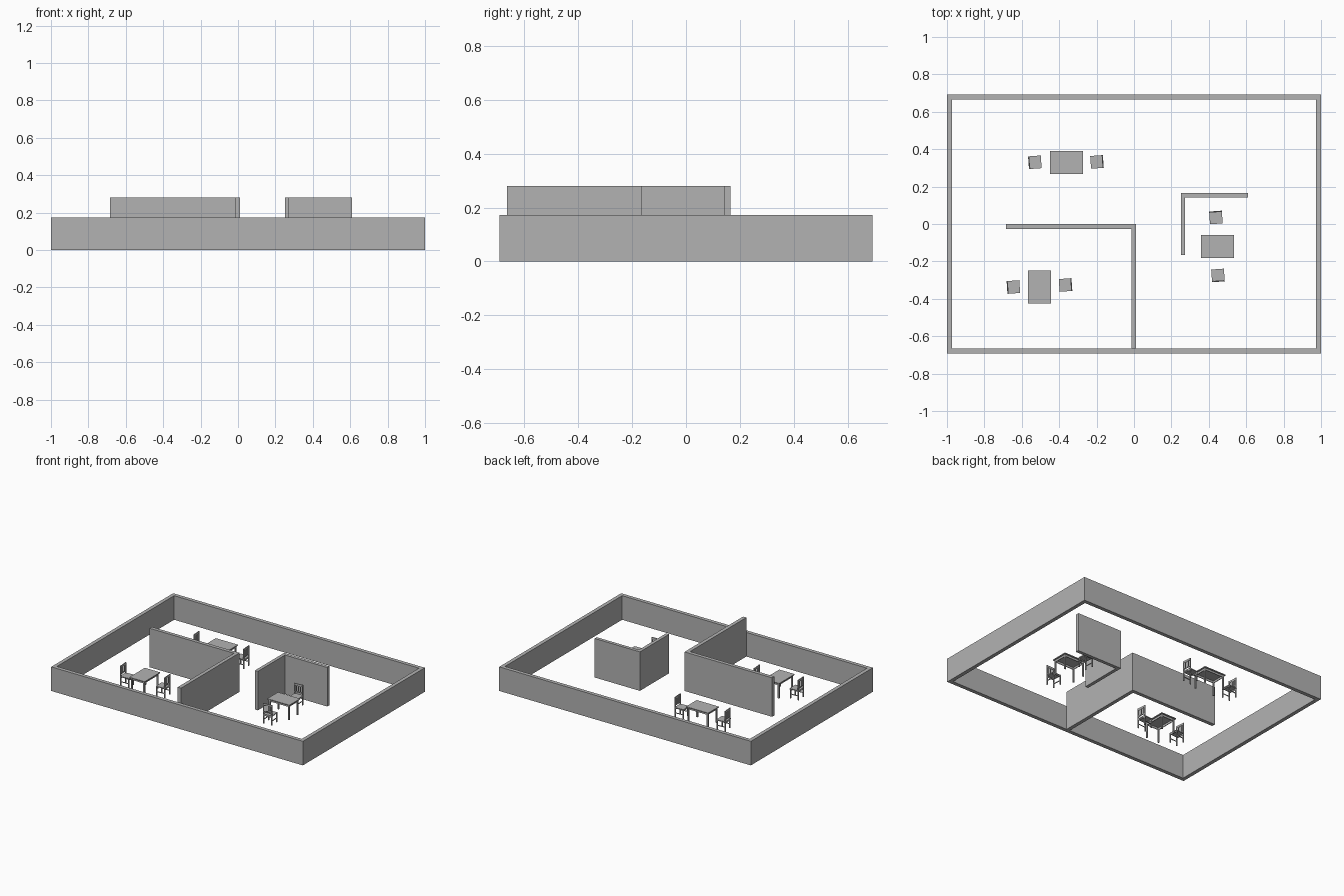
import bpy
import bmesh
from math import radians
from mathutils import Matrix, Vector

cube = bpy.data.objects.get("Cube")
if cube:
    bpy.data.objects.remove(cube, do_unlink=True)

grey = bpy.data.materials.new("plain grey")
grey.use_nodes = True
colour = (0.45, 0.45, 0.45, 1)
grey.diffuse_color = colour
grey.node_tree.nodes["Principled BSDF"].inputs["Base Color"].default_value = colour


def finish(bm, name, place=Matrix()):
    bmesh.ops.recalc_face_normals(bm, faces=bm.faces)
    mesh = bpy.data.meshes.new(name)
    bm.to_mesh(mesh)
    bm.free()
    mesh.materials.append(grey)
    obj = bpy.data.objects.new(name, mesh)
    obj.matrix_world = place
    bpy.context.collection.objects.link(obj)
    return obj


def box(bm, centre, size):
    bmesh.ops.create_cube(bm, size=1, matrix=Matrix.Translation(centre) @ Matrix.Diagonal((*size, 1)))


def raise_faces(bm, height):
    result = bmesh.ops.extrude_face_region(bm, geom=bm.faces[:])
    verts = [v for v in result["geom"] if isinstance(v, bmesh.types.BMVert)]
    bmesh.ops.translate(bm, verts=verts, vec=(0, 0, height))


def outer_wall(name, half_x, half_y, thick, height):
    bm = bmesh.new()
    corners = [(-1, -1), (1, -1), (1, 1), (-1, 1)]
    outer = [bm.verts.new((sx * half_x, sy * half_y, 0)) for sx, sy in corners]
    inner = [bm.verts.new((sx * (half_x - thick), sy * (half_y - thick), 0)) for sx, sy in corners]
    for i in range(4):
        j = (i + 1) % 4
        bm.faces.new((outer[i], outer[j], inner[j], inner[i]))
    raise_faces(bm, height)
    finish(bm, name)


def corner_wall(name, corner, end_x, end_y, thick, height):
    """L-shaped wall: outer corner, then the ends of its two arms."""
    cx, cy = corner
    ix = cx + (thick if end_x > cx else -thick)
    iy = cy - thick
    bm = bmesh.new()
    outline = [(cx, cy), (end_x, cy), (end_x, iy), (ix, iy), (ix, end_y), (cx, end_y)]
    bm.faces.new([bm.verts.new((x, y, 0)) for x, y in outline])
    raise_faces(bm, height)
    finish(bm, name)


def table(name, x, y, turn):
    bm = bmesh.new()
    length, depth, height = 0.176, 0.122, 0.113
    box(bm, (0, 0, height - 0.003), (length, depth, 0.006))
    lx, ly = length / 2 - 0.012, depth / 2 - 0.012
    for s in (-1, 1):
        # legs, then the apron rails between them
        for t in (-1, 1):
            box(bm, (s * lx, t * ly, 0.0535), (0.01, 0.01, 0.107))
        box(bm, (0, s * ly, 0.1), (2 * lx, 0.005, 0.014))
        box(bm, (s * lx, 0, 0.1), (0.005, 2 * ly, 0.014))
    finish(bm, name, Matrix.Translation((x, y, 0)) @ Matrix.Rotation(radians(turn), 4, "Z"))


def chair(name, x, y, turn):
    """Chair whose back is on its local +y side."""
    bm = bmesh.new()
    half, seat = 0.034, 0.07
    edge = half - 0.004
    box(bm, (0, 0, seat - 0.003), (2 * half, 2 * half, 0.006))
    for s in (-1, 1):
        box(bm, (s * edge, -edge, seat / 2), (0.007, 0.007, seat))
        box(bm, (s * edge, edge, 0.0725), (0.007, 0.007, 0.145))
        box(bm, (s * edge, 0, 0.03), (0.004, 2 * edge, 0.005))
        box(bm, (0, s * edge, 0.06), (2 * edge, 0.004, 0.009))
    # back rails and slats
    box(bm, (0, edge, 0.138), (2 * edge, 0.005, 0.014))
    box(bm, (0, edge, 0.086), (2 * edge, 0.005, 0.006))
    for i in (-1, 0, 1):
        box(bm, (i * 0.015, edge, 0.11), (0.007, 0.004, 0.05))
    finish(bm, name, Matrix.Translation((x, y, 0)) @ Matrix.Rotation(radians(turn + 4), 4, "Z"))


# Walls
outer_wall("outer_wall", 1, 0.692, 0.027, 0.173)
corner_wall("front_partition", (0.012, 0), -0.684, -0.665, 0.026, 0.28)
corner_wall("side_partition", (0.25, 0.166), 0.61, -0.165, 0.024, 0.28)

# Tables with a pair of chairs each, backs turned away from the table
table("back_table", -0.361, 0.329, 0)
chair("back_table_right_chair", -0.53, 0.33, 90)
chair("back_table_left_chair", -0.198, 0.332, -90)

table("front_table", -0.505, -0.337, 90)
chair("front_table_right_chair", -0.645, -0.337, 90)
chair("front_table_left_chair", -0.366, -0.326, -90)

table("side_table", 0.447, -0.12, 0)
chair("side_table_back_chair", 0.438, 0.035, 0)
chair("side_table_front_chair", 0.449, -0.275, 180)
